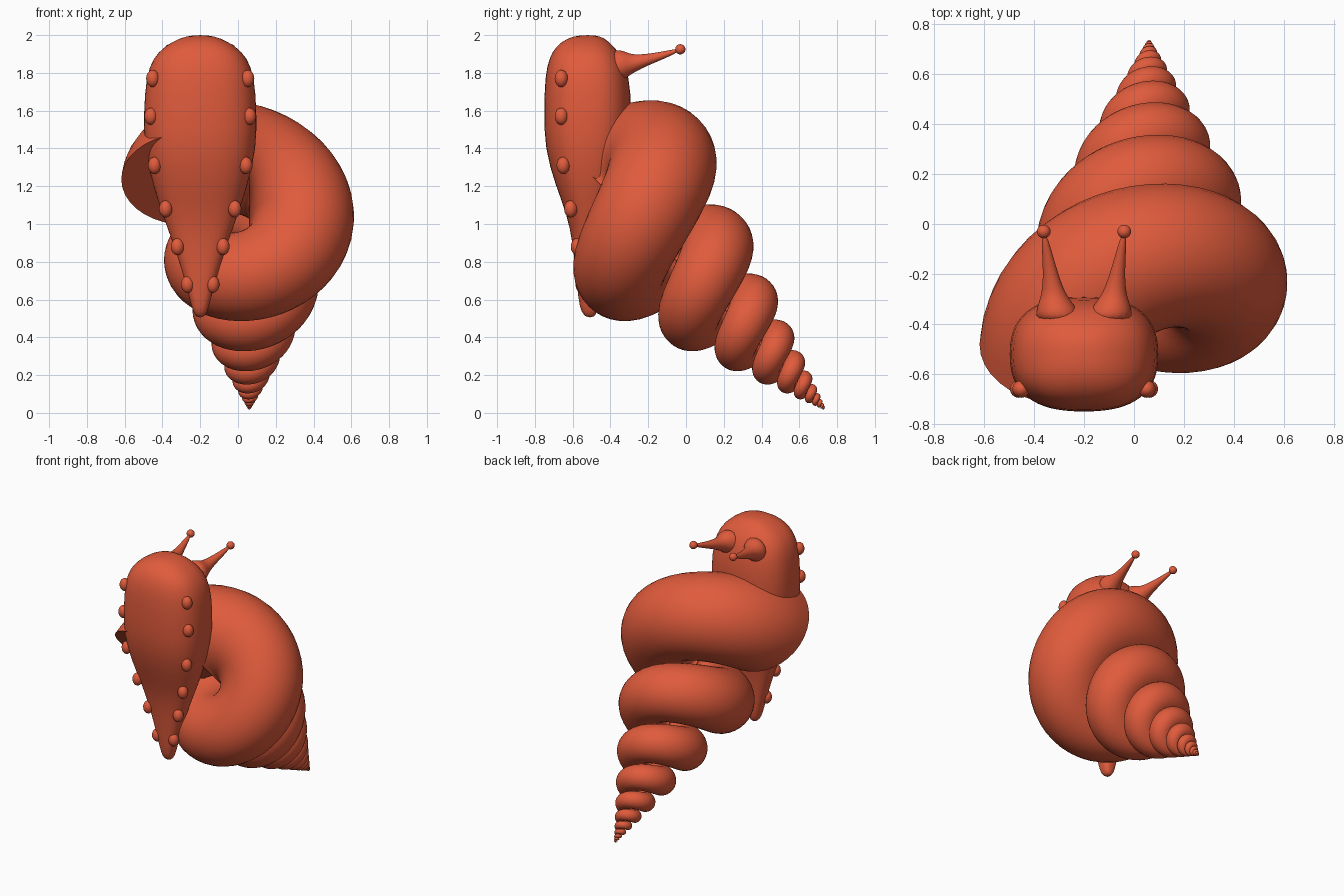
import bpy, bmesh, math
from mathutils import Vector

cube = bpy.data.objects.get("Cube")
if cube:
    bpy.data.objects.remove(cube, do_unlink=True)

clay = bpy.data.materials.new("red_clay")
clay.use_nodes = True
colour = (0.745, 0.105, 0.045, 1)
clay.diffuse_color = colour
clay.node_tree.nodes["Principled BSDF"].inputs["Base Color"].default_value = colour


def finish(name, bm, subdivide=0):
    """Turn a bmesh into a smooth object with the one material."""
    bmesh.ops.recalc_face_normals(bm, faces=bm.faces)
    mesh = bpy.data.meshes.new(name)
    bm.to_mesh(mesh)
    bm.free()
    mesh.materials.append(clay)
    obj = bpy.data.objects.new(name, mesh)
    bpy.context.collection.objects.link(obj)
    bpy.ops.object.select_all(action="DESELECT")
    obj.select_set(True)
    bpy.context.view_layer.objects.active = obj
    bpy.ops.object.shade_smooth_by_angle(angle=math.radians(50))
    if subdivide:
        mod = obj.modifiers.new("round", "SUBSURF")
        mod.levels = mod.render_levels = subdivide
    return obj


def loft(name, rings, subdivide=0):
    """Skin a list of equal rings and cap both ends."""
    bm = bmesh.new()
    rows = [[bm.verts.new(p) for p in ring] for ring in rings]
    n = len(rows[0])
    for a, b in zip(rows, rows[1:]):
        for i in range(n):
            j = (i + 1) % n
            bm.faces.new((a[i], a[j], b[j], b[i]))
    bm.faces.new(rows[0])
    bm.faces.new(rows[-1])
    return finish(name, bm, subdivide)


def ring(centre, side, up, count, power=1.0):
    """Ellipse, squared off when power is below one."""
    points = []
    for i in range(count):
        a = math.tau * i / count
        c, s = math.cos(a), math.sin(a)
        points.append(centre + side * math.copysign(abs(c) ** power, c)
                      + up * math.copysign(abs(s) ** power, s))
    return points


def ball(name, centre, size):
    bm = bmesh.new()
    bmesh.ops.create_uvsphere(bm, u_segments=24, v_segments=16, radius=1)
    obj = finish(name, bm)
    obj.location, obj.scale = centre, size
    return obj


# Shell: a round tube winding up a cone, ending in a flat mouth
apex = Vector((0.06, 0.745, 0.01))
axis = Vector((0, -1, 1)).normalized()
across = Vector((0, 1, 1)).normalized()
x_axis, y_axis = Vector((1, 0, 0)), Vector((0, 1, 0))
STEPS, TURNS, GROWTH = 48, 11, 0.0649
shell_rings = []
for i in range(STEPS * TURNS + 1):
    t = math.pi - math.tau * TURNS + math.tau * i / STEPS
    dist = 1.414 * math.exp(GROWTH * t)
    out = x_axis * math.cos(t) + across * math.sin(t)
    centre = apex + axis * dist + out * dist * 0.195
    shell_rings.append(ring(centre, out * dist * 0.196, axis * dist * 0.196, 36))
loft("shell", shell_rings)

# Body: height, half width, front y, back y
BODY_X = -0.2
profile = [
    (2.0, 0.04, -0.56, -0.48), (1.985, 0.11, -0.63, -0.43),
    (1.94, 0.19, -0.69, -0.38), (1.88, 0.25, -0.725, -0.335),
    (1.78, 0.288, -0.748, -0.3), (1.6, 0.3, -0.752, -0.285),
    (1.4, 0.3, -0.75, -0.3), (1.2, 0.25, -0.69, -0.35),
    (1.05, 0.2, -0.63, -0.4), (0.9, 0.145, -0.6, -0.43),
    (0.75, 0.095, -0.585, -0.45), (0.6, 0.055, -0.57, -0.46),
    (0.53, 0.038, -0.555, -0.47), (0.505, 0.015, -0.525, -0.49)]
loft("body", [ring(Vector((BODY_X, (f + b) / 2, z)), x_axis * w,
                   y_axis * (b - f) / 2, 32, 0.8)
              for z, w, f, b in profile], 1)


def width_at(z):
    """Half width of the body at a height."""
    for hi, lo in zip(profile, profile[1:]):
        if lo[0] <= z <= hi[0]:
            k = (z - lo[0]) / (hi[0] - lo[0])
            return lo[1] + k * (hi[1] - lo[1])
    return 0


bumps = [(1.77, -0.66), (1.57, -0.66), (1.31, -0.65),
         (1.08, -0.61), (0.88, -0.575), (0.68, -0.55)]
# distance out from the body middle, y, z, radius
stalk = [(0.1, -0.4, 1.83, 0.1), (0.11, -0.33, 1.84, 0.08),
         (0.12, -0.29, 1.845, 0.052), (0.13, -0.22, 1.865, 0.034),
         (0.145, -0.13, 1.89, 0.022), (0.16, -0.04, 1.92, 0.011)]

for name, sign in (("left", 1), ("right", -1)):
    # Eye stalks with small round tips
    loft(name + "_eye_stalk",
         [ring(Vector((BODY_X + sign * d, y, z)), x_axis * r,
               Vector((0, 0, r)), 16) for d, y, z, r in stalk], 2)
    ball(name + "_eye", (BODY_X + sign * 0.161, -0.03, 1.925), (0.027,) * 3)
    # Soft bumps along the edge of the foot
    for i, (z, y) in enumerate(bumps):
        x = BODY_X + sign * width_at(z) * 0.87
        ball(f"{name}_foot_bump_{i + 1}", (x, y, z), (0.035, 0.035, 0.045))
